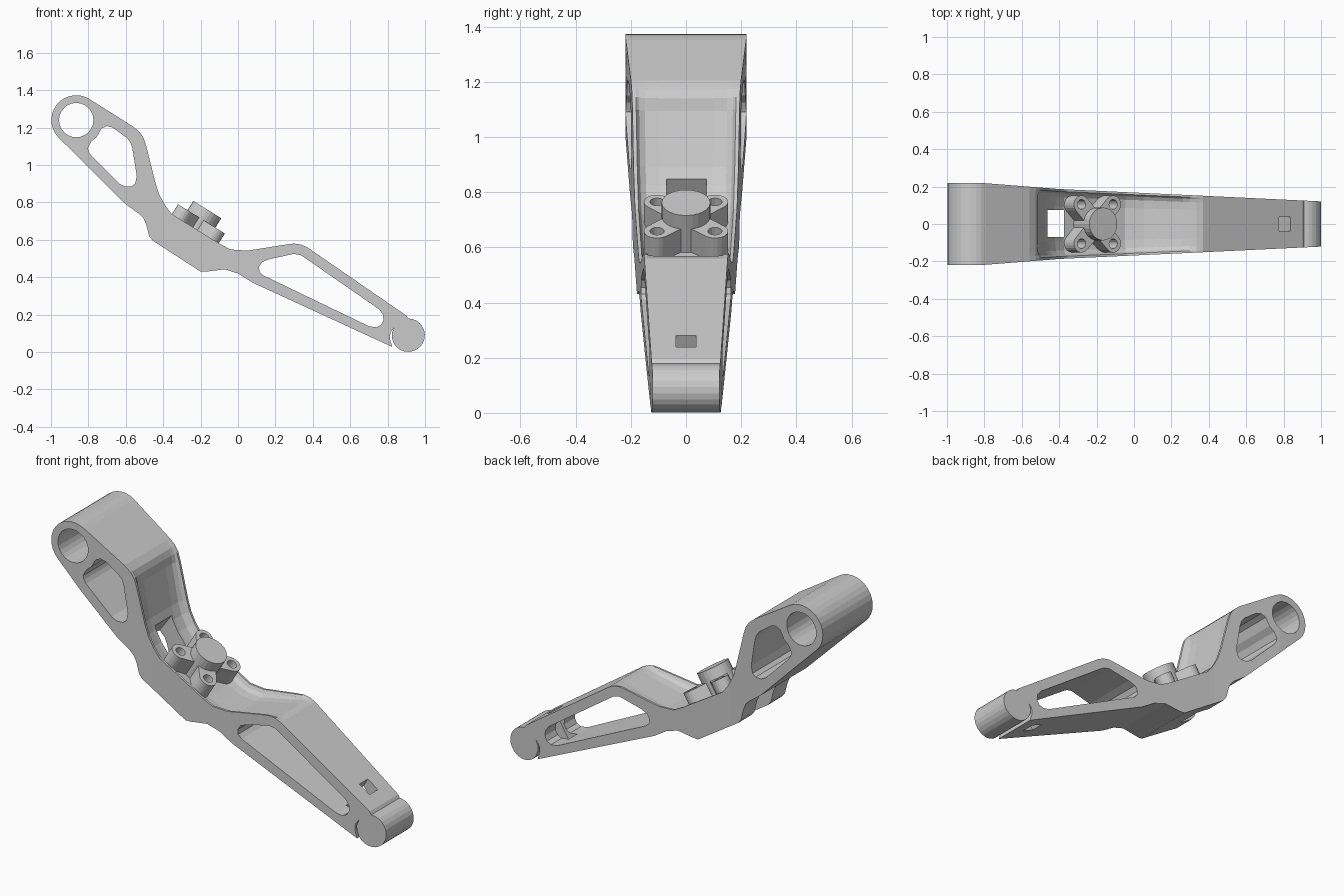
import bpy, bmesh
from math import sin, cos, radians, atan2, pi
from mathutils import Matrix, Vector

if "Cube" in bpy.data.objects:
    bpy.data.objects.remove(bpy.data.objects["Cube"])

SIDE = Matrix(((1, 0, 0, 0), (0, 0, 1, 0), (0, 1, 0, 0), (0, 0, 0, 1)))  # profile drawn in x-z


def make_object(name, bm):
    bmesh.ops.recalc_face_normals(bm, faces=bm.faces)
    me = bpy.data.meshes.new(name)
    bm.to_mesh(me)
    bm.free()
    ob = bpy.data.objects.new(name, me)
    bpy.context.collection.objects.link(ob)
    return ob


def arc(cx, cz, r, a0, a1, n):
    return [(cx + r * cos(radians(a0 + (a1 - a0) * i / n)),
             cz + r * sin(radians(a0 + (a1 - a0) * i / n))) for i in range(n + 1)]


def circle(cx, cz, r, n=20):
    return arc(cx, cz, r, 0, 360, n)[:-1]


def prism(name, polys, h0, h1, mat):
    bm = bmesh.new()
    for pts in polys:
        lo, hi = [[bm.verts.new(mat @ Vector((p[0], p[1], h))) for p in pts] for h in (h0, h1)]
        bm.faces.new(lo)
        bm.faces.new(hi)
        for i in range(len(pts)):
            j = (i + 1) % len(pts)
            bm.faces.new((lo[i], lo[j], hi[j], hi[i]))
    return make_object(name, bm)


def cut(ob, cutter):
    cutter.hide_render = True
    m = ob.modifiers.new("cut", 'BOOLEAN')
    m.operation = 'DIFFERENCE'
    m.solver = 'EXACT'
    m.object = cutter


WIDTHS = [(-1.1, .22), (-.82, .22), (-.4, .187), (.35, .152), (1.1, .116)]


def half_width(x):
    for (x0, w0), (x1, w1) in zip(WIDTHS, WIDTHS[1:]):
        if x <= x1:
            return w0 + (w1 - w0) * (x - x0) / (x1 - x0)
    return WIDTHS[-1][1]


# Arm outline, counter-clockwise; third value = how strongly the top is dished
bottom = [(-.60, .79), (-.53, .74), (-.505, .715), (-.49, .68), (-.475, .62), (-.455, .595),
          (-.20, .43), (-.17, .43), (-.07, .442), (0, .42), (.08, .37), (.825, .027),
          (.812, .07), (.815, .105), (.836, .132), (.822, .10), (.824, .07)]
top = [(.90, .195, 0), (.37, .56, 0), (.335, .575, .2), (.30, .58, .4), (.26, .575, .6),
       (.05, .542, 1), (-.04, .548, 1), (-.10, .58, 1), (-.355, .738, 1), (-.39, .785, 1),
       (-.42, .84, 1), (-.44, .90, 1), (-.49, 1.10, .7), (-.505, 1.145, .3), (-.525, 1.175, .1),
       (-.56, 1.205, 0)]
outline = ([(x, z, 0) for x, z in bottom]
           + [(x, z, 0) for x, z in arc(.91, .09, .089, 215, 450, 16)] + top
           + [(x, z, 0) for x, z in arc(-.865, 1.24, .133, 57, 226, 14)])

# Arm body: the outline lofted across the width, with a dished top
bm = bmesh.new()
rings = []
for t, d in ((-1, 0), (-.93, 0), (-.87, .5), (-.76, .85), (-.5, 1),
             (.5, 1), (.76, .85), (.87, .5), (.93, 0), (1, 0)):
    ring = []
    for i, (x, z, w) in enumerate(outline):
        a, b = outline[i - 1], outline[(i + 1) % len(outline)]
        tx, tz = b[0] - a[0], b[1] - a[1]
        n = (tx * tx + tz * tz) ** .5
        s = .038 * w * d / n
        ring.append(bm.verts.new((x - tz * s, t, z + tx * s)))
    rings.append(ring)
for r0, r1 in zip(rings, rings[1:]):
    for i in range(len(r0)):
        j = (i + 1) % len(r0)
        bm.faces.new((r0[i], r0[j], r1[j], r1[i]))
bm.faces.new(rings[0])
bm.faces.new(rings[-1])
for x, _ in WIDTHS[1:-1]:
    bmesh.ops.bisect_plane(bm, geom=bm.verts[:] + bm.edges[:] + bm.faces[:],
                           plane_co=(x, 0, 0), plane_no=(1, 0, 0), dist=1e-5)
for v in bm.verts:
    v.co.y *= half_width(v.co.x)
arm = make_object("arm_body", bm)

# Pivot bore and the two side windows
upper = [(-.803, 1.09), (-.797, 1.07), (-.785, 1.05), (-.635, .90), (-.605, .885), (-.57, .885),
         (-.55, .90), (-.541, .94), (-.565, 1.09), (-.575, 1.12), (-.595, 1.145), (-.67, 1.20),
         (-.70, 1.208), (-.73, 1.195), (-.755, 1.15), (-.785, 1.125)]
lower = [(.112, .455), (.115, .43), (.135, .41), (.70, .138), (.74, .132), (.765, .145),
         (.778, .17), (.775, .20), (.755, .228), (.36, .502), (.335, .518), (.30, .525),
         (.17, .497), (.13, .482)]
cut(arm, prism("window_cutter", [circle(-.865, 1.24, .092, 24), upper, lower], -.4, .4, SIDE))

# Cable passage behind the mount and strap slot near the tip
passage = [(-.375, .85), (-.46, .85), (-.60, .66), (-.55, .50), (-.375, .50)]
slot = [(.815, .35), (.88, .31), (.70, .01), (.64, .05)]
cut(arm, prism("passage_cutter", [passage], -.07, .075, SIDE))
cut(arm, prism("slot_cutter", [slot], -.037, .037, SIDE))

# Tilted mount: four drilled lugs around a round boss
tilt = atan2(.53, .848)
mount = Matrix.Rotation(tilt, 4, 'Y') @ Matrix.Translation((-.543, 0, 0))
spots = [(sx * .1, sy * .105) for sx in (-1, 1) for sy in (-1, 1)]
drill = prism("lug_hole_cutter", [circle(x, y, .026, 16) for x, y in spots], .3, .6, mount)
for x, y in spots:
    a = atan2(y, x) * 180 / pi
    lug = prism("mount_lug", [arc(x, y, .048, a - 90, a + 90, 10)
                              + arc(0, 0, .05, a + 90, a + 270, 6)], .395, .5, mount)
    cut(lug, drill)
prism("mount_boss", [circle(0, 0, .088, 24)], .395, .559, mount)
